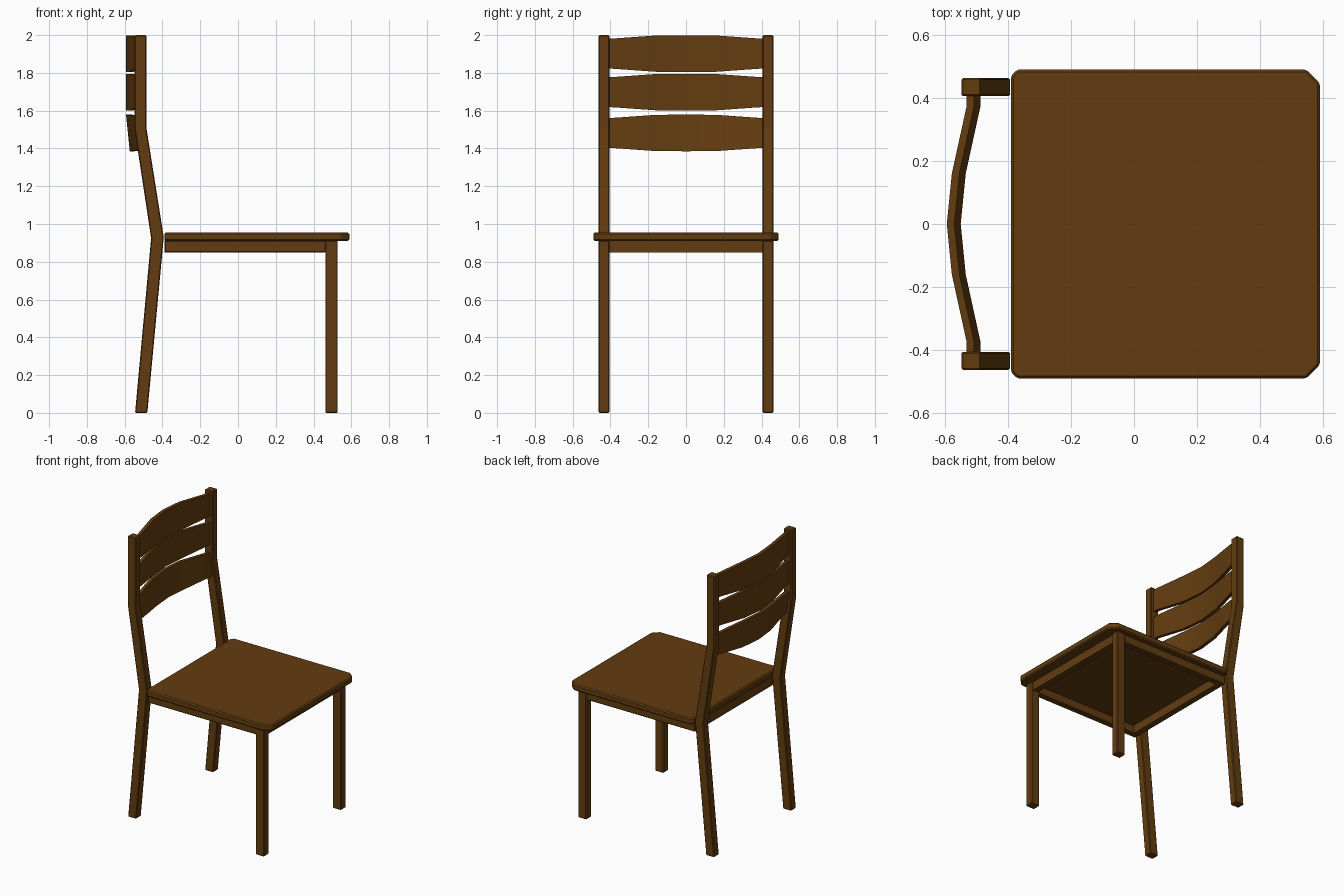
import bpy, bmesh

if "Cube" in bpy.data.objects:
    bpy.data.objects.remove(bpy.data.objects["Cube"])

wood = bpy.data.materials.new("brown wood")
wood.diffuse_color = (0.125, 0.046, 0.005, 1)
wood.use_nodes = True
wood.node_tree.nodes["Principled BSDF"].inputs["Base Color"].default_value = wood.diffuse_color


def add_object(name, bm, bevel=0.0, mirror=False):
    bmesh.ops.recalc_face_normals(bm, faces=bm.faces[:])
    mesh = bpy.data.meshes.new(name)
    bm.to_mesh(mesh)
    bm.free()
    mesh.materials.append(wood)
    ob = bpy.data.objects.new(name, mesh)
    bpy.context.collection.objects.link(ob)
    if bevel:
        mod = ob.modifiers.new("edge chamfer", 'BEVEL')
        mod.width, mod.segments, mod.limit_method = bevel, 1, 'ANGLE'
        mod.angle_limit = 0.6
    if mirror:
        mod = ob.modifiers.new("mirror", 'MIRROR')
        mod.use_axis = (False, True, False)
    return ob


def prism(name, start, step, **kw):
    """Extrude a closed outline of 3D points by the vector step."""
    bm = bmesh.new()
    face = bm.faces.new([bm.verts.new(p) for p in start])
    ext = bmesh.ops.extrude_face_region(bm, geom=[face], use_keep_orig=True)
    verts = [g for g in ext["geom"] if isinstance(g, bmesh.types.BMVert)]
    bmesh.ops.translate(bm, verts=verts, vec=step)
    return add_object(name, bm, **kw)


def box(name, x, y, z, **kw):
    outline = [(x[0], y[0], z[0]), (x[1], y[0], z[0]),
               (x[1], y[1], z[0]), (x[0], y[1], z[0])]
    return prism(name, outline, (0, 0, z[1] - z[0]), **kw)


# seat board with clipped corners, larger clips at the front edge (+x)
half = [(-0.39, -0.47), (-0.37, -0.49), (0.545, -0.49), (0.59, -0.445)]
outline = half + [(x, -y) for x, y in reversed(half)]
prism("seat", [(x, y, 0.91) for x, y in outline], (0, 0, 0.045), bevel=0.008)

# legs
box("front_legs", (0.462, 0.528), (0.405, 0.462), (0, 0.912), bevel=0.005, mirror=True)
profile = [(-0.545, 0), (-0.48, 0), (-0.393, 0.93), (-0.485, 1.51),
           (-0.485, 2), (-0.547, 2), (-0.547, 1.5), (-0.46, 0.925)]
prism("rear_posts", [(x, 0.405, z) for x, z in profile], (0, 0.057, 0),
      bevel=0.005, mirror=True)

# rails under the seat
box("side_rails", (-0.39, 0.465), (0.412, 0.455), (0.85, 0.912), bevel=0.005, mirror=True)
box("front_rail", (0.475, 0.518), (-0.408, 0.408), (0.85, 0.912))
box("rear_rail", (-0.388, -0.345), (-0.415, 0.415), (0.85, 0.912))

# curved back slats: (y, back face x, half height)
sections = [(0.408, -0.53, 0.079), (0.37, -0.531, 0.081),
            (0.16, -0.577, 0.096), (0, -0.593, 0.097)]
sections = sections + [(-y, x, h) for y, x, h in sections[-2::-1]]


def slat(name, zc, lean):
    bm = bmesh.new()
    rings = []
    for y, x, h in sections:
        low = x + lean
        rings.append([bm.verts.new(p) for p in (
            (low, y, zc - h), (low + 0.024, y, zc - h),
            (x + 0.024, y, zc + h), (x, y, zc + h))])
    for a, b in zip(rings, rings[1:]):
        for i in range(4):
            j = (i + 1) % 4
            bm.faces.new((a[i], a[j], b[j], b[i]))
    bm.faces.new(rings[0])
    bm.faces.new(rings[-1])
    ob = add_object(name, bm)
    bpy.ops.object.select_all(action='DESELECT')
    ob.select_set(True)
    bpy.context.view_layer.objects.active = ob
    bpy.ops.object.shade_smooth_by_angle(angle=0.6)


slat("top_slat", 1.902, 0)
slat("middle_slat", 1.698, 0)
slat("bottom_slat", 1.482, 0.02)
